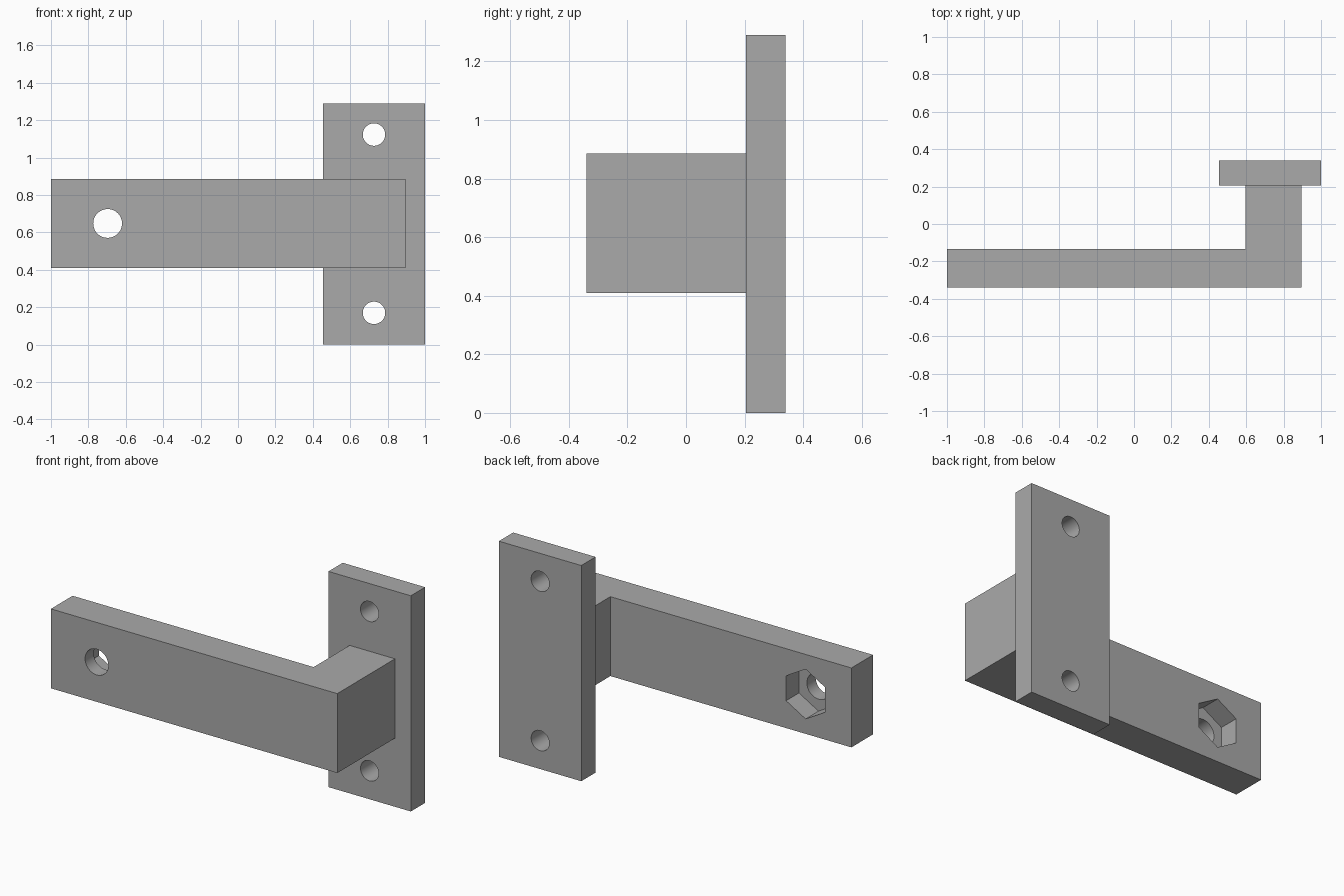
import bpy
import bmesh
from math import pi, radians
from mathutils import Matrix

cube = bpy.data.objects.get("Cube")
if cube:
    bpy.data.objects.remove(cube, do_unlink=True)

grey = bpy.data.materials.new("plain grey")
grey.use_nodes = True
colour = (0.4, 0.4, 0.4, 1)
grey.diffuse_color = colour
grey.node_tree.nodes["Principled BSDF"].inputs["Base Color"].default_value = colour


def add_object(name, bm):
    bmesh.ops.recalc_face_normals(bm, faces=bm.faces)
    mesh = bpy.data.meshes.new(name)
    bm.to_mesh(mesh)
    bm.free()
    mesh.materials.append(grey)
    obj = bpy.data.objects.new(name, mesh)
    bpy.context.collection.objects.link(obj)
    return obj


def extrude_outline(name, outline, bottom, top):
    """Raise a plan outline from one height to another."""
    bm = bmesh.new()
    face = bm.faces.new([bm.verts.new((x, y, bottom)) for x, y in outline])
    raised = bmesh.ops.extrude_face_region(bm, geom=[face])["geom"]
    verts = [g for g in raised if isinstance(g, bmesh.types.BMVert)]
    bmesh.ops.translate(bm, verts=verts, vec=(0, 0, top - bottom))
    return add_object(name, bm)


def cut_hole(obj, x, z, radius, y_front, y_back, sides=48):
    """Cut a round or polygonal hole running front to back."""
    bm = bmesh.new()
    place = Matrix.Translation((x, (y_front + y_back) / 2, z)) @ Matrix.Rotation(pi / 2, 4, 'X')
    bmesh.ops.create_cone(bm, cap_ends=True, segments=sides, radius1=radius,
                          radius2=radius, depth=y_back - y_front, matrix=place)
    cutter = add_object("hole_cutter", bm)
    cutter.hide_render = True
    mod = obj.modifiers.new("hole", 'BOOLEAN')
    mod.operation = 'DIFFERENCE'
    mod.solver = 'EXACT'
    mod.object = cutter
    bpy.context.view_layer.objects.active = obj
    bpy.ops.object.modifier_apply(modifier=mod.name)
    bpy.data.objects.remove(cutter, do_unlink=True)


# Mounting plate with two screw holes
plate = extrude_outline("mounting_plate",
                        [(0.455, 0.205), (1, 0.205), (1, 0.34), (0.455, 0.34)], 0, 1.29)
for z in (0.17, 1.123):
    cut_hole(plate, 0.727, z, 0.06, 0, 0.5)

# L-shaped arm with a bolt hole and a hexagonal nut recess behind it
arm = extrude_outline("arm", [(-1, -0.34), (0.895, -0.34), (0.895, 0.205),
                              (0.595, 0.205), (0.595, -0.135), (-1, -0.135)], 0.41, 0.885)
cut_hole(arm, -0.697, 0.648, 0.077, -0.5, 0)
cut_hole(arm, -0.697, 0.648, 0.149, -0.257, 0, sides=6)

# Smooth hole walls, sharp edges elsewhere
bpy.ops.object.select_all(action='DESELECT')
for obj in (plate, arm):
    obj.select_set(True)
bpy.context.view_layer.objects.active = arm
bpy.ops.object.shade_smooth_by_angle(angle=radians(30))
